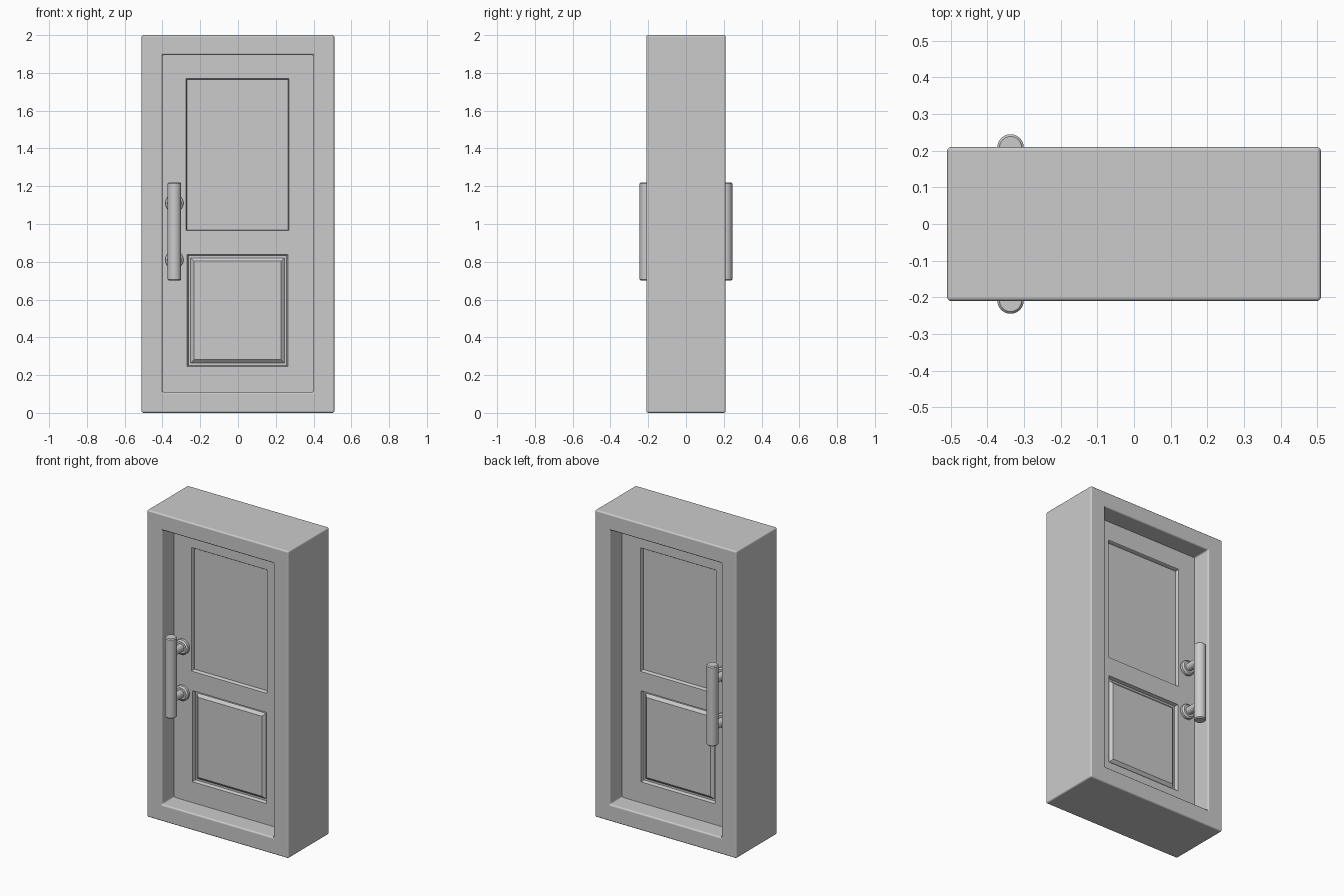
import bpy, bmesh, math

if "Cube" in bpy.data.objects:
    bpy.data.objects.remove(bpy.data.objects["Cube"])

grey = bpy.data.materials.new("plain grey")
grey.use_nodes = True
COLOUR = (0.6, 0.6, 0.6, 1)
grey.diffuse_color = COLOUR
grey.node_tree.nodes["Principled BSDF"].inputs["Base Color"].default_value = COLOUR

FACE = 0.085                      # half thickness of the door leaf
OPENING = (-0.40, 0.40, 0.11, 1.895)
UPPER = (-0.275, 0.27, 0.965, 1.77)
LOWER = (-0.27, 0.265, 0.24, 0.845)


def finish(name, bm, bevel=0, mirror=False):
    """Turn a bmesh into a coloured object with soft edges and an optional rear copy."""
    bmesh.ops.recalc_face_normals(bm, faces=bm.faces)
    mesh = bpy.data.meshes.new(name)
    bm.to_mesh(mesh)
    bm.free()
    mesh.materials.append(grey)
    obj = bpy.data.objects.new(name, mesh)
    bpy.context.collection.objects.link(obj)
    bpy.ops.object.select_all(action='DESELECT')
    obj.select_set(True)
    bpy.context.view_layer.objects.active = obj
    bpy.ops.object.shade_smooth_by_angle(angle=math.radians(35))
    if bevel:
        mod = obj.modifiers.new("soft edges", 'BEVEL')
        mod.width, mod.segments = bevel, 3
        mod.harden_normals = True
    if mirror:
        mod = obj.modifiers.new("rear copy", 'MIRROR')
        mod.use_axis = (False, True, False)
    return obj


def loft(rect, steps, closed=False, cap=False):
    """Join rectangles, each given as (inset from rect, y)."""
    bm = bmesh.new()
    x0, x1, z0, z1 = rect
    loops = []
    for i, y in steps:
        corners = ((x0 + i, z0 + i), (x1 - i, z0 + i), (x1 - i, z1 - i), (x0 + i, z1 - i))
        loops.append([bm.verts.new((x, y, z)) for x, z in corners])
    pairs = list(zip(loops, loops[1:]))
    if closed:
        pairs.append((loops[-1], loops[0]))
    for a, b in pairs:
        for k in range(4):
            n = (k + 1) % 4
            bm.faces.new((a[k], a[n], b[n], b[k]))
    if cap:
        bm.faces.new(loops[-1])
    return bm


def box(name, x0, x1, z0, z1, half):
    bm = loft((x0, x1, z0, z1), [(0, -half), (0, half)], cap=True)
    bmesh.ops.holes_fill(bm, edges=bm.edges)
    return finish(name, bm)


def lathe(name, profile, x, y, z, axis, bevel=0):
    """Spin (radius, distance) points about an axis through x, y, z."""
    bm = bmesh.new()
    rings = []
    for r, d in profile:
        ring = []
        for k in range(32):
            a = k * math.tau / 32
            u, v = r * math.cos(a), r * math.sin(a)
            ring.append(bm.verts.new((x + u, y + v, z + d) if axis == 'Z' else (x + u, y + d, z + v)))
        rings.append(ring)
    for a, b in zip(rings, rings[1:]):
        for k in range(32):
            n = (k + 1) % 32
            bm.faces.new((a[k], a[n], b[n], b[k]))
    bm.faces.new(rings[0])
    bm.faces.new(rings[-1])
    return finish(name, bm, mirror=True)


# Deep surround, a single closed ring
x0, x1, z0, z1 = OPENING
bm = loft((-0.51, 0.51, 0, 2), [(0, -0.21), (0, 0.21)])
bm.free()
bm = bmesh.new()
rects = [((-0.51, 0.51, 0, 2), -0.21), (OPENING, -0.21), (OPENING, 0.21), ((-0.51, 0.51, 0, 2), 0.21)]
rings = [[bm.verts.new((x, y, z)) for x, z in ((r[0], r[2]), (r[1], r[2]), (r[1], r[3]), (r[0], r[3]))]
         for r, y in rects]
for i, a in enumerate(rings):
    b = rings[(i + 1) % 4]
    for k in range(4):
        n = (k + 1) % 4
        bm.faces.new((a[k], a[n], b[n], b[k]))
finish("door_frame", bm, bevel=0.01)

# Stiles and rails of the leaf
box("right_stile", x0, UPPER[0], z0, z1, FACE)
box("left_stile", UPPER[1], x1, z0, z1, FACE)
box("bottom_rail", UPPER[0], UPPER[1], z0, LOWER[2], FACE)
box("middle_rail", UPPER[0], UPPER[1], LOWER[3], UPPER[2], FACE)
box("top_rail", UPPER[0], UPPER[1], UPPER[3], z1, FACE)

# Sunken upper panel, and lower panel raised inside a groove
finish("upper_panel", loft(UPPER, [(0, -FACE), (0.004, -FACE + 0.006), (0.004, -FACE + 0.025)],
                           cap=True), mirror=True)
lower = (UPPER[0], UPPER[1], LOWER[2], LOWER[3])
finish("lower_panel", loft(lower, [(0, -FACE), (0.006, -FACE), (0.012, -FACE + 0.022),
                                   (0.024, -FACE + 0.022), (0.042, -FACE + 0.006),
                                   (0.046, -FACE + 0.006)], cap=True), mirror=True)

# Pull bars on both sides, with posts and rosettes
HX, HY = -0.337, -0.209
lathe("pull_bar", [(0.03, 0.70), (0.036, 0.706), (0.036, 1.214), (0.03, 1.22)], HX, HY, 0, 'Z')
for place, z in (("lower", 0.81), ("upper", 1.11)):
    lathe(place + "_post", [(0.025, HY), (0.025, -FACE)], HX, 0, z, 'Y')
    lathe(place + "_rosette", [(0.038, -FACE - 0.024), (0.048, -FACE - 0.016), (0.048, -FACE)],
          HX, 0, z, 'Y')
